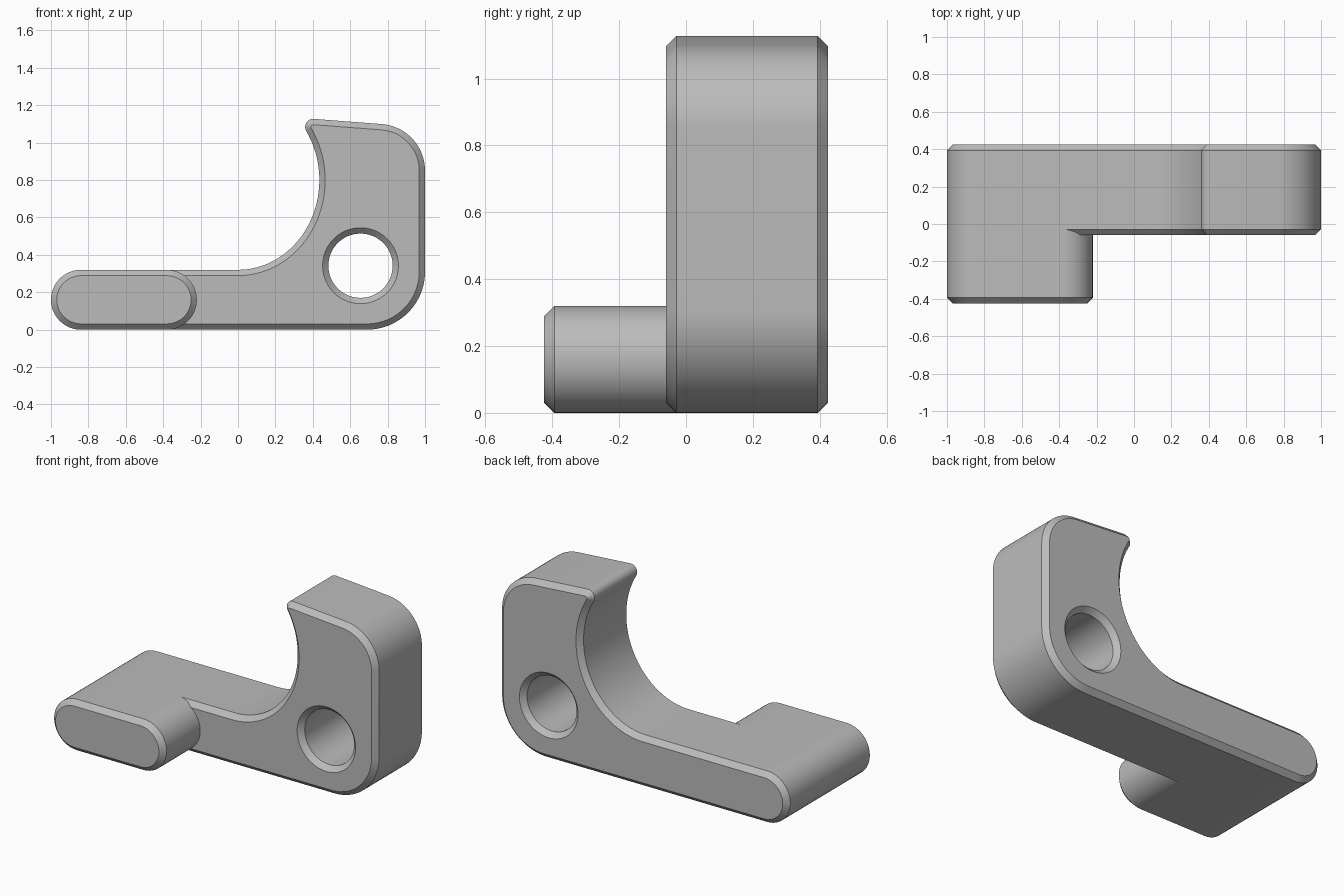
import bpy
import bmesh
from math import cos, sin, radians
from mathutils import Vector

if "Cube" in bpy.data.objects:
    bpy.data.objects.remove(bpy.data.objects["Cube"], do_unlink=True)

CHAMFER = 0.031

grey = bpy.data.materials.new("plain grey")
grey.use_nodes = True
colour = (0.5, 0.5, 0.5, 1)
grey.diffuse_color = colour
grey.node_tree.nodes["Principled BSDF"].inputs["Base Color"].default_value = colour


def arc(cx, cz, rx, start, end, steps, rz=None):
    """Points along a circular or elliptical arc, angles in degrees."""
    rz = rz or rx
    angles = [radians(start + (end - start) * i / steps) for i in range(steps + 1)]
    return [Vector((cx + rx * cos(a), cz + rz * sin(a))) for a in angles]


def inset(points, d):
    """Mitred offset towards the material (left of the travel direction)."""
    result = []
    for i, p in enumerate(points):
        a = (p - points[i - 1]).normalized()
        b = (points[(i + 1) % len(points)] - p).normalized()
        na, nb = Vector((-a.y, a.x)), Vector((-b.y, b.x))
        result.append(p + (na + nb) * d / (1 + na.dot(nb)))
    return result


def plate(name, loops, levels):
    """Loft closed outlines through (y, inset) levels and cap both ends."""
    bm = bmesh.new()
    cap_edges = [[], []]
    for points in loops:
        rings = [[bm.verts.new((p.x, y, p.y)) for p in inset(points, d)]
                 for y, d in levels]
        n = len(points)
        for lower, upper in zip(rings, rings[1:]):
            for i in range(n):
                j = (i + 1) % n
                bm.faces.new((lower[i], lower[j], upper[j], upper[i]))
        for edges, ring in zip(cap_edges, (rings[0], rings[-1])):
            edges += [bm.edges.get((ring[i - 1], ring[i])) for i in range(n)]
    for edges in cap_edges:
        bmesh.ops.triangle_fill(bm, edges=edges, use_beauty=True)
    bmesh.ops.recalc_face_normals(bm, faces=bm.faces)
    mesh = bpy.data.meshes.new(name)
    bm.to_mesh(mesh)
    bm.free()
    mesh.materials.append(grey)
    mesh.shade_smooth()
    mesh.set_sharp_from_angle(angle=radians(30))
    obj = bpy.data.objects.new(name, mesh)
    bpy.context.collection.objects.link(obj)
    return obj


# Hook body: foot, rounded back, small nose and the hollow throat
left_end = arc(-0.84, 0.16, 0.16, 90, 270, 24)
body = (arc(0.69, 0.31, 0.31, -90, 0, 20)
        + arc(0.75, 0.85, 0.25, 0, 85, 20)
        + arc(0.402, 1.084, 0.043, 85, 211, 12)
        + arc(0, 0.8, 0.435, 33, -90, 36, rz=0.48)[1:]
        + left_end)

# Chamfered through hole, wound the other way
hole = arc(0.655, 0.342, 0.172, 360, 0, 48)[:-1]
hole_rim = arc(0.655, 0.342, 0.172 + CHAMFER, 360, 0, 48)[:-1]

front, back = -0.06, 0.425
body_levels = [(front, CHAMFER), (front + CHAMFER, 0),
               (back - CHAMFER, 0), (back, CHAMFER)]


def hook_with_hole():
    obj = plate("hook_body", [body, hole], body_levels)
    # Flip the hole's end rings outward so its rim opens towards each face
    centre = Vector((0.655, 0.342))
    for v in obj.data.vertices:
        offset = Vector((v.co.x, v.co.z)) - centre
        if offset.length < 0.26:
            at_end = min(v.co.y - front, back - v.co.y) < 0.001
            offset = offset.normalized() * (0.172 + CHAMFER * at_end)
            v.co.x, v.co.z = centre + offset
    return obj


hook_with_hole()

# Slot-shaped peg standing forward from the foot
peg = arc(-0.38, 0.16, 0.16, -90, 90, 24) + left_end
plate("foot_peg", [peg], [(-0.425, CHAMFER), (-0.425 + CHAMFER, 0),
                          (front + CHAMFER, 0)])
